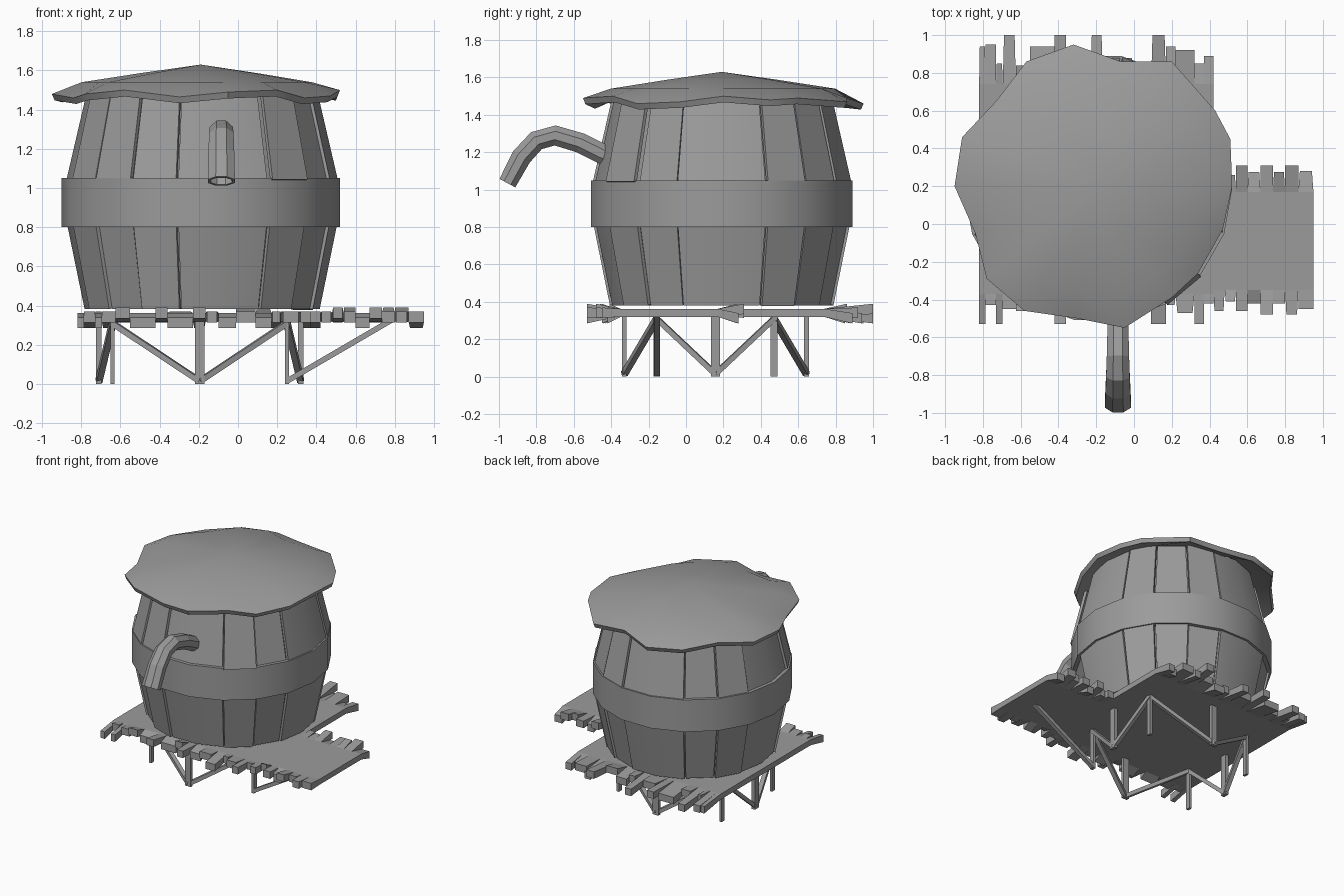
import bpy, bmesh, math, random
from mathutils import Vector

random.seed(4)
if "Cube" in bpy.data.objects:
    bpy.data.objects.remove(bpy.data.objects["Cube"], do_unlink=True)

grey = bpy.data.materials.new("weathered_grey")
grey.use_nodes = True
colour = (0.33, 0.33, 0.33, 1)
grey.diffuse_color = colour
grey.node_tree.nodes["Principled BSDF"].inputs["Base Color"].default_value = colour

CX, CY = -0.19, 0.19      # barrel axis
SIDES = 18


def finish(name, bm, smooth=None, thickness=0):
    """Turn a bmesh into an object, optionally thickened and smoothed."""
    bmesh.ops.recalc_face_normals(bm, faces=bm.faces)
    mesh = bpy.data.meshes.new(name)
    bm.to_mesh(mesh)
    bm.free()
    mesh.materials.append(grey)
    obj = bpy.data.objects.new(name, mesh)
    bpy.context.collection.objects.link(obj)
    bpy.ops.object.select_all(action="DESELECT")
    obj.select_set(True)
    bpy.context.view_layer.objects.active = obj
    if thickness:
        mod = obj.modifiers.new("thickness", "SOLIDIFY")
        mod.thickness = thickness
        mod.offset = -1
        bpy.ops.object.modifier_apply(modifier=mod.name)
    if smooth:
        bpy.ops.object.shade_smooth_by_angle(angle=math.radians(smooth))
    return obj


def loft(bm, rings, closed=True):
    """Skin between rows of points; returns the vertex rows."""
    rows = [[bm.verts.new(p) for p in ring] for ring in rings]
    for low, high in zip(rows, rows[1:]):
        n = len(low)
        for i in range(n if closed else n - 1):
            j = (i + 1) % n
            bm.faces.new((low[i], low[j], high[j], high[i]))
    return rows


def around(radius, degrees, z):
    """Point around the barrel axis, measured from the front towards +x."""
    a = math.radians(degrees)
    return Vector((CX + radius * math.sin(a), CY - radius * math.cos(a), z))


def circle(radius, z):
    return [around(radius, 90 + i * 360 / SIDES, z) for i in range(SIDES)]


# Barrel core, closing the seams between staves
bm = bmesh.new()
rows = loft(bm, [circle(r, z) for r, z in
                 ((0.575, 0.385), (0.665, 0.8), (0.665, 1.05), (0.56, 1.5))])
bm.faces.new(rows[0])
bm.faces.new(rows[-1])
finish("barrel_core", bm, 30)

# Staves above and below the belt, every other one slightly recessed
seams = [-30, -10, 30, 50, 70, 110, 130, 150, 170, 210, 230, 250, 290, 310, 330]
for label, low, high in (("lower", (0.607, 0.382), (0.695, 0.81)),
                         ("upper", (0.7, 1.04), (0.593, 1.5))):
    bm = bmesh.new()
    for k, (a, b) in enumerate(zip(seams, seams[1:])):
        inset = 0.014 * (k % 2)
        steps = max(1, round((b - a) / 20))
        angles = [a + 0.4 + (b - a - 0.8) * i / steps for i in range(steps + 1)]
        loft(bm, [[around(r - inset, t, z) for t in angles] for r, z in (low, high)], False)
    for f in bm.faces:
        f.normal_update()
    staves = finish(label + "_staves", bm, 30, 0.02)

# Belt around the middle
bm = bmesh.new()
profile = ((0.66, 0.8), (0.71, 0.8), (0.71, 1.05), (0.66, 1.05))
rows = loft(bm, [circle(r, z) for r, z in profile])
finish("barrel_belt", bm, 30)

# Lid: a shallow cone with a ragged drooping rim
rim = [(-.95, .2, 1.48), (-.91, .46, 1.47), (-.73, .65, 1.49), (-.57, .86, 1.47),
       (-.32, .95, 1.46), (-.07, .86, 1.49), (.2, .86, 1.47), (.43, .6, 1.49),
       (.51, .45, 1.48), (.52, .2, 1.5), (.47, -.03, 1.47), (.34, -.26, 1.46),
       (.2, -.39, 1.5), (-.05, -.55, 1.49), (-.3, -.5, 1.465), (-.58, -.46, 1.5),
       (-.78, -.29, 1.48), (-.84, -.05, 1.46)]


def lid_ring(scale, z):
    return [(CX + (x - CX) * scale, CY + (y - CY) * scale, z) for x, y, _ in rim]


bm = bmesh.new()
rows = loft(bm, [rim, lid_ring(0.8, 1.54), lid_ring(0.4, 1.587)])
apex = bm.verts.new((CX, CY, 1.63))
inner = rows[-1]
for i, v in enumerate(inner):
    bm.faces.new((v, inner[(i + 1) % len(inner)], apex))
bm.normal_update()
if apex.normal.z < 0:
    bmesh.ops.reverse_faces(bm, faces=bm.faces)
finish("lid", bm, 40, 0.035)

# Spout: bent eight-sided pipe with a hollow mouth
path = [Vector((-0.085, y, z)) for y, z in
        ((-.38, 1.16), (-.455, 1.195), (-.565, 1.25), (-.7, 1.29),
         (-.8, 1.262), (-.88, 1.175), (-.955, 1.035))]


def spout_ring(i, wide, tall):
    along = (path[min(i + 1, len(path) - 1)] - path[max(i - 1, 0)]).normalized()
    side = Vector((1, 0, 0))
    up = along.cross(side)
    turns = [math.tau * (k + 0.5) / 8 for k in range(8)]
    return [path[i] + side * wide * math.cos(t) + up * tall * math.sin(t) for t in turns]


last = len(path) - 1
rings = [spout_ring(i, 0.053 + 0.022 * i / last, 0.058) for i in range(last)]
rings += [spout_ring(last, 0.075, 0.052), spout_ring(last, 0.058, 0.04),
          spout_ring(last - 1, 0.05, 0.04)]
bm = bmesh.new()
rows = loft(bm, rings)
bm.faces.new(rows[0])
bm.faces.new(rows[-1])
finish("spout", bm)


# Deck planks: flat in the middle, with uneven tilted ends
def plank(bm, x0, x1, front, back, flat_front, flat_back):
    rings = []
    mid = (x0 + x1) / 2
    for y, end in ((front, True), (flat_front, False), (flat_back, False), (back, True)):
        lift = random.choice((-0.03, 0, 0.02)) if end else 0
        half = (x1 - x0) / 2 * (random.choice((1, 1, 0.8)) if end else 1)
        low, high = (0.315, 0.37) if end else (0.32, 0.363)
        rings.append([(mid - half, y, low + lift), (mid + half, y, low + lift),
                      (mid + half, y, high + lift), (mid - half, y, high + lift)])
    rows = loft(bm, rings)
    bm.faces.new(rows[0])
    bm.faces.new(rows[-1])


def deck(name, start, planks, flat_front, flat_back):
    bm = bmesh.new()
    for end, front, back in planks:
        plank(bm, start, end, front, back, flat_front, flat_back)
        start = end
    finish(name, bm)


deck("main_deck", -0.82,
     [(-.785, -.53, .94), (-.73, -.43, .95), (-.695, -.53, .85), (-.625, -.45, 1),
      (-.55, -.46, .84), (-.42, -.43, .94), (-.36, -.53, 1), (-.23, -.44, .88),
      (-.165, -.45, 1), (-.1, -.53, .86), (-.01, -.45, .88), (.09, -.46, .86),
      (.17, -.53, 1), (.22, -.43, .94), (.32, -.47, .92), (.37, -.53, .85),
      (.42, -.42, .89)], -0.37, 0.74)
deck("side_dock", 0.42,
     [(.48, -.46, .28), (.54, -.41, .26), (.6, -.46, .31), (.67, -.42, .275),
      (.735, -.48, .31), (.8, -.42, .275), (.87, -.48, .31), (.95, -.45, .28)],
     -0.35, 0.17)


# Supports: ring of posts joined by zigzag braces
def post(bm, x, y, wide, deep):
    rings = [[(x + i * wide / 2, y + j * deep / 2, z)
              for i, j in ((-1, -1), (1, -1), (1, 1), (-1, 1))] for z in (0, 0.33)]
    rows = loft(bm, rings)
    for row in rows:
        bm.faces.new(row)


def brace(bm, a, b):
    a, b = Vector(a), Vector(b)
    side = (b - a).cross(Vector((0, 0, 1))).normalized() * 0.016
    up = side.cross(b - a).normalized() * 0.014
    rows = loft(bm, [[p + side + up, p - side + up, p - side - up, p + side - up]
                     for p in (a, b)])
    for row in rows:
        bm.faces.new(row)


SX, SY = -0.195, 0.157
posts, braces = bmesh.new(), bmesh.new()
for s in (-1, 1):
    post(posts, SX, SY + s * 0.487, 0.05, 0.025)
    post(posts, SX + s * 0.515, SY, 0.028, 0.048)
    for t in (-1, 1):
        corner = (SX + s * 0.445, SY + t * 0.313)
        post(posts, *corner, 0.02, 0.036)
        brace(braces, (*corner, 0.31), (SX, SY + t * 0.487, 0.015))
        brace(braces, (*corner, 0.31), (SX + s * 0.515, SY, 0.015))
brace(braces, (0.25, -0.156, 0.015), (0.79, -0.156, 0.33))
finish("support_posts", posts)
finish("support_braces", braces)
